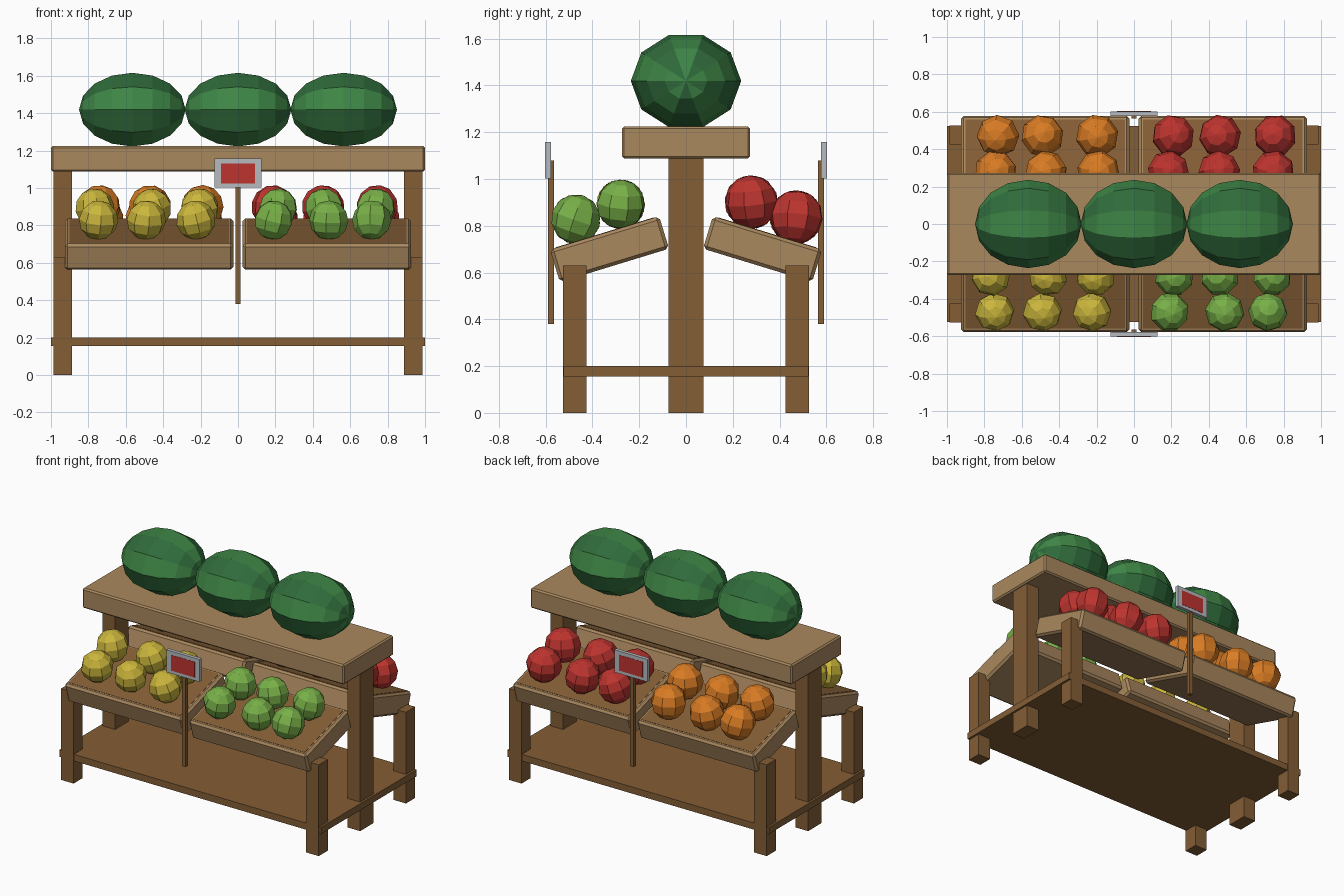
import bpy, bmesh, math, random
from mathutils import Matrix, Euler

if "Cube" in bpy.data.objects:
    bpy.data.objects.remove(bpy.data.objects["Cube"])

random.seed(4)


def mat(name, r, g, b):
    m = bpy.data.materials.new(name)
    lin = [((c / 255 + 0.055) / 1.055) ** 2.4 for c in (r, g, b)]
    m.diffuse_color = (*lin, 1)
    m.use_nodes = True
    m.node_tree.nodes["Principled BSDF"].inputs["Base Color"].default_value = m.diffuse_color
    return m


TAN = mat("light_wood", 170, 136, 94)
BROWN = mat("dark_wood", 132, 94, 54)
GREY = mat("sign_grey", 182, 187, 191)
RED = mat("red", 190, 52, 47)
YELLOW = mat("yellow", 203, 182, 60)
GREEN = mat("apple_green", 120, 176, 72)
ORANGE = mat("orange", 218, 124, 36)
MELON_L = mat("melon_light_green", 62, 134, 70)
MELON_D = mat("melon_dark_green", 47, 106, 58)


def finish(name, bm, mats, matrix=None):
    me = bpy.data.meshes.new(name)
    bm.to_mesh(me)
    bm.free()
    for m in mats:
        me.materials.append(m)
    ob = bpy.data.objects.new(name, me)
    if matrix is not None:
        ob.matrix_world = matrix
    bpy.context.collection.objects.link(ob)
    return ob


def box(name, size, loc, m, bevel=0, matrix=None):
    """Box of a given size, centred on loc, optionally bevelled and placed by a matrix."""
    bm = bmesh.new()
    bmesh.ops.create_cube(bm, size=1)
    bmesh.ops.scale(bm, vec=size, verts=bm.verts)
    bmesh.ops.translate(bm, vec=loc, verts=bm.verts)
    ob = finish(name, bm, [m], matrix)
    if bevel:
        b = ob.modifiers.new("bevel", 'BEVEL')
        b.width = bevel
        b.segments = 1
    return ob


def fruit(name, loc, r, m):
    bm = bmesh.new()
    bmesh.ops.create_uvsphere(bm, u_segments=8, v_segments=6, radius=r)
    turn = Euler((random.uniform(-.3, .3), random.uniform(-.3, .3),
                  random.uniform(0, 6.28))).to_matrix().to_4x4()
    finish(name, bm, [m], Matrix.Translation(loc) @ turn)


def melon(name, x):
    bm = bmesh.new()
    bmesh.ops.create_uvsphere(bm, u_segments=10, v_segments=8, radius=1,
                              matrix=Matrix.Rotation(math.pi / 2, 4, 'Y'))
    # alternate lengthwise stripes
    for f in bm.faces:
        c = f.calc_center_median()
        a = math.atan2(c.z, c.y) % (2 * math.pi)
        f.material_index = int(a / math.radians(36)) % 2
    bmesh.ops.scale(bm, vec=(.285, .236, .207), verts=bm.verts)
    finish(name, bm, [MELON_L, MELON_D], Matrix.Translation((x, 0, 1.419)))


# top board and lower shelf
box("top_board", (2, .548, .138), (0, 0, 1.156), TAN, .01)
box("lower_shelf", (2, 1.046, .046), (0, 0, .178), BROWN)

# posts and legs
for sx, side in ((-1, "left"), (1, "right")):
    box(f"centre_post_{side}", (.097, .148, 1.22), (sx * .937, 0, .61), BROWN)
    for sy, end in ((-1, "front"), (1, "back")):
        box(f"{end}_leg_{side}", (.097, .1, .63), (sx * .937, sy * .476, .315), BROWN)

# sloping trays with dark inset tops
TL, TH = .488, .145
for sy, end in ((-1, "front"), (1, "back")):
    for sx, side in ((-1, "left"), (1, "right")):
        place = Matrix.Translation((sx * .475, sy * .327, .70)) @ \
            Matrix.Rotation(math.radians(-17 * sy), 4, 'X')
        box(f"{end}_tray_{side}", (.9, TL, TH), (0, 0, 0), TAN, .014, place)
        box(f"{end}_tray_floor_{side}", (.852, TL - .048, .008), (0, 0, TH / 2 - .002),
            BROWN, 0, place)

# fruit: material, radius, side, x of outer row, x of inner row
CROPS = {
    "yellow_fruit": (YELLOW, .106, -1, (-.745, -.49, -.225), (-.765, -.46, -.205)),
    "green_fruit": (GREEN, .106, -1, (.19, .485, .715), (.215, .46, .738)),
    "orange_fruit": (ORANGE, .115, 1, (-.727, -.49, -.197), (-.74, -.47, -.19)),
    "red_fruit": (RED, .115, 1, (.21, .46, .755), (.185, .455, .745)),
}
for name, (m, r, sy, outer, inner) in CROPS.items():
    for i, x in enumerate(outer):
        fruit(f"{name}_outer_{i}", (x, sy * .471, .722 + r), r, m)
    for i, x in enumerate(inner):
        fruit(f"{name}_inner_{i}", (x, sy * .279, .786 + r), r, m)

# watermelons on the top board
for i, x in enumerate((-.565, 0, .565)):
    melon(f"watermelon_{i}", x)

# price signs on stakes, front and back
for sy, end in ((-1, "front"), (1, "back")):
    box(f"{end}_sign_stake", (.027, .026, .70), (0, sy * .577, .73), BROWN)
    box(f"{end}_sign_panel", (.252, .025, .155), (0, sy * .5895, 1.08), GREY)
    box(f"{end}_sign_face", (.182, .004, .108), (0, sy * .6015, 1.078), RED)
